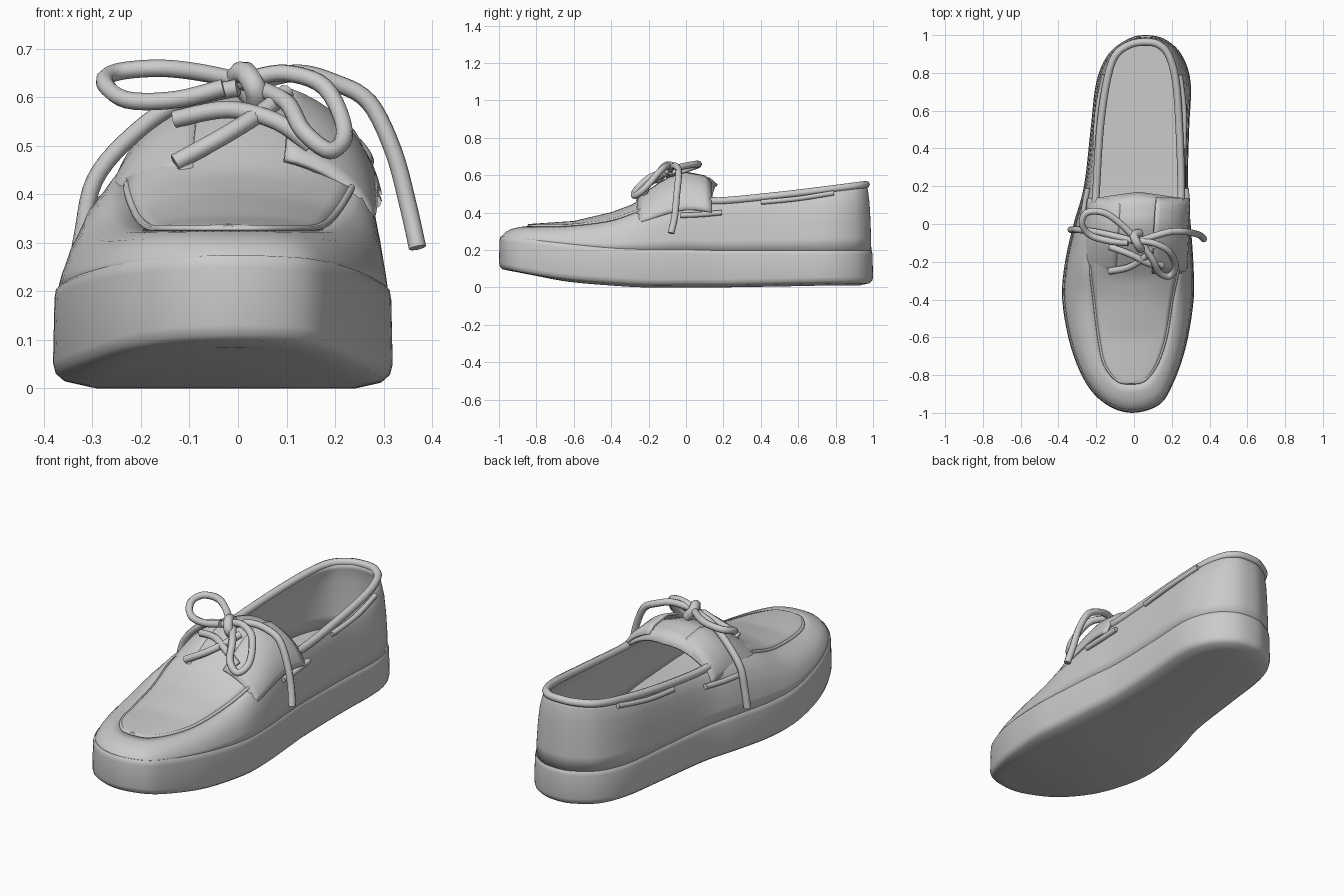
import bpy, math
from mathutils import Vector

cube = bpy.data.objects.get("Cube")
if cube:
    bpy.data.objects.remove(cube)

grey = bpy.data.materials.new("plain grey")
grey.use_nodes = True
COLOUR = (0.6, 0.6, 0.6, 1)
grey.diffuse_color = COLOUR
grey.node_tree.nodes["Principled BSDF"].inputs["Base Color"].default_value = COLOUR


def smooth_path(points, steps, closed=False):
    """Catmull-Rom samples through points of any dimension."""
    n, out = len(points), []
    pick = (lambda i: points[i % n]) if closed else (lambda i: points[max(0, min(n - 1, i))])
    for i in range(n if closed else n - 1):
        quad = [pick(i + k) for k in (-1, 0, 1, 2)]
        for s in range(steps):
            t = s / steps
            out.append([b + t * (c - a) / 2 + t * t * (a - 2.5 * b + 2 * c - d / 2)
                        + t ** 3 * (1.5 * (b - c) + (d - a) / 2) for a, b, c, d in zip(*quad)])
    return out if closed else out + [list(points[-1])]


def make_mesh(name, verts, faces, thickness=0, offset=-1):
    mesh = bpy.data.meshes.new(name)
    mesh.from_pydata([tuple(v) for v in verts], [], faces)
    mesh.materials.append(grey)
    obj = bpy.data.objects.new(name, mesh)
    bpy.context.collection.objects.link(obj)
    bpy.ops.object.select_all(action="DESELECT")
    obj.select_set(True)
    bpy.context.view_layer.objects.active = obj
    bpy.ops.object.mode_set(mode="EDIT")
    bpy.ops.mesh.select_all(action="SELECT")
    if not thickness:
        bpy.ops.mesh.normals_make_consistent(inside=False)
    bpy.ops.object.mode_set(mode="OBJECT")
    bpy.ops.object.shade_smooth_by_angle(angle=math.radians(42))
    if thickness:
        shell = obj.modifiers.new("thickness", "SOLIDIFY")
        shell.thickness, shell.offset = thickness, offset


def loft(name, rows, closed=False, caps=False, thickness=0, offset=-1):
    n = len(rows[0])
    faces = [(r * n + i, r * n + (i + 1) % n, (r + 1) * n + (i + 1) % n, (r + 1) * n + i)
             for r in range(len(rows) - 1) for i in range(n if closed else n - 1)]
    if caps:
        # Strips straight across, joining mirrored points of the ring
        for start in (0, (len(rows) - 1) * n):
            for i in range(n // 2):
                strip = [i, i + 1, n - i - 1, (n - i) % n]
                faces.append([start + k for k in dict.fromkeys(strip)])
    make_mesh(name, [v for row in rows for v in row], faces, thickness, offset)


def tube(name, points, radius, steps=5):
    path = smooth_path(points, steps)
    curve = bpy.data.curves.new(name, "CURVE")
    curve.dimensions = "3D"
    curve.bevel_depth, curve.bevel_resolution, curve.use_fill_caps = radius, 2, True
    spline = curve.splines.new("POLY")
    spline.points.add(len(path) - 1)
    for p, co in zip(spline.points, path):
        p.co = (*co, 1)
    spline.use_smooth = True
    curve.materials.append(grey)
    bpy.context.collection.objects.link(bpy.data.objects.new(name, curve))


# Stations toe to heel: outline y, right x, left x, sole bottom, sole top; top edge y, right x, left x, z
STATIONS = [
    (-1.0, -.01, -.01, .085, .275, -.84, -.02, -.02, .328),
    (-.96, -.14, .13, .08, .27, -.825, -.09, .055, .328),
    (-.85, -.25, .205, .06, .257, -.74, -.155, .12, .328),
    (-.65, -.335, .275, .03, .235, -.6, -.185, .168, .332),
    (-.4, -.38, .316, .01, .212, -.4, -.21, .2, .36),
    (-.2, -.365, .314, 0, .205, -.22, -.228, .235, .42),
    (0, -.32, .30, 0, .205, 0, -.21, .24, .47),
    (.2, -.265, .285, 0, .2, .18, -.2, .25, .462),
    (.5, -.23, .292, .005, .2, .5, -.18, .24, .492),
    (.75, -.2, .3, .01, .2, .75, -.145, .222, .522),
    (.9, -.135, .25, .01, .2, .89, -.1, .185, .54),
    (.98, -.03, .16, .01, .2, .95, -.02, .13, .548),
    (1.0, .06, .06, .01, .2, .963, .06, .06, .55)]
left = [(xl, y, zb, zw, xi, yi, zi) for y, _, xl, zb, zw, yi, _, xi, zi in STATIONS]
right = [(xr, y, zb, zw, xi, yi, zi) for y, xr, _, zb, zw, yi, xi, _, zi in STATIONS]
STEPS = 5
ring = smooth_path(left + right[-2:0:-1], STEPS, closed=True)
count = len(ring)


def level(inset, height):
    """Sole outline moved inward, at a height given by bottom and top."""
    row = []
    for x, y, zb, zw, xi, yi, zi in ring:
        d = Vector((xi - x, yi - y)).normalized() * inset
        row.append((x + d.x, y + d.y, max(0, height(zb, zw))))
    return row


# Sole with a softly rounded lower edge and a shallow welt step
loft("sole", [level(.075, lambda b, t: b), level(.02, lambda b, t: b + .012),
              level(.005, lambda b, t: b + .025), level(0, lambda b, t: b + .045),
              level(.003, lambda b, t: t - .025), level(.006, lambda b, t: t - .006),
              level(.012, lambda b, t: t)], closed=True, caps=True)

# Side wall of the upper, from welt to top edge
base = level(.009, lambda b, t: t - .01)
wall = []
for h, v in ((0, 0), (.06, .22), (.17, .48), (.36, .74), (.66, .92), (1, 1)):
    wall.append([(b[0] + (p[4] - b[0]) * h, b[1] + (p[5] - b[1]) * h, b[2] + (p[6] - b[2]) * v)
                 for b, p in zip(base, ring)])
loft("upper_wall", wall, closed=True, thickness=.02, offset=-1)

# Crown height of the vamp along y
CROWN = [(-.84, .332), (-.6, .348), (-.4, .395), (-.28, .44), (-.2, .5),
         (-.1, .57), (0, .6), (.1, .58), (.2, .48)]


def crown(y):
    for (y0, z0), (y1, z1) in zip(CROWN, CROWN[1:]):
        if y <= y1:
            return z0 + (z1 - z0) * max(0, (y - y0) / (y1 - y0))
    return CROWN[-1][1]


# Apron and tongue arch between the two top edges
throat = 7 * STEPS - 1
edge = [p[4:] for p in ring]
apron, flaps = [], {1: [], -1: []}
for i in range(1, throat + 1):
    a, b = Vector(edge[-i]), Vector(edge[i])
    row = []
    for k in range(17):
        u = k / 16
        p = a.lerp(b, u)
        p.z += (crown(p.y) - p.z) * (1 - abs(2 * u - 1) ** 2.3)
        p.y += .03 * (1 - abs(2 * u - 1)) * (i / throat) ** 6
        row.append(p)
    apron.append(row)
    # Lace flaps lie over the sides of the arch
    if -.27 < a.y < .2:
        mid, low = (a + b) / 2, a.z - .1
        wide, rise = (b.x - a.x) * .6, crown(a.y) + .015 - low
        for side in flaps:
            flaps[side].append([(mid.x + side * wide * math.cos(t), a.y,
                                 low + (rise + .012 * side) * math.sin(t))
                                for t in [math.radians(10 + 6 * k) for k in range(11)]])
loft("apron", apron, thickness=.014, offset=0)
for side, name in ((1, "left_lace_flap"), (-1, "right_lace_flap")):
    loft(name, flaps[side], thickness=.014, offset=0)

# Rolled seam round the apron and padded collar round the opening
front = 5 * STEPS
tube("apron_seam", [edge[i % count] for i in range(-front, front + 1)], .009, 1)
tube("collar", edge[throat - 2:count - throat + 3], .02, 1)

# Side laces threaded through the quarters
tube("left_side_lace", [(.264, .4, .455), (.266, .6, .475), (.244, .79, .505)], .013)
tube("right_side_lace", [(-.206, .4, .455), (-.194, .6, .475), (-.157, .79, .505)], .013)
tube("left_eyelet_lace", [(.282, -.03, .385), (.282, .08, .39), (.277, .19, .4)], .014)
tube("right_eyelet_lace", [(-.28, -.03, .385), (-.265, .08, .39), (-.245, .19, .4)], .014)

# Bow: two loops, two ends, crossing laces and a knot
LACE = .018
tube("right_bow_loop", [(.02, -.09, .63), (-.07, 0, .65), (-.16, .06, .66), (-.25, .06, .652),
                        (-.275, 0, .63), (-.23, -.06, .595), (-.13, -.09, .595),
                        (-.03, -.1, .62)], LACE)
tube("left_bow_loop", [(.04, -.1, .62), (.1, -.19, .59), (.135, -.26, .53), (.19, -.275, .49),
                       (.22, -.22, .53), (.18, -.14, .62), (.1, -.1, .65), (.03, -.09, .64)], LACE)
tube("left_lace_end", [(.03, -.09, .63), (.12, -.06, .65), (.2, -.04, .63), (.27, -.04, .59),
                       (.32, -.05, .49), (.35, -.06, .38), (.37, -.08, .29)], LACE)
tube("right_lace_end", [(0, -.09, .62), (-.12, -.06, .59), (-.22, -.04, .52), (-.295, -.03, .43),
                        (-.32, -.03, .32), (-.335, -.03, .23)], LACE)
tube("lower_cross_lace", [(-.13, -.25, .465), (-.03, -.23, .52), (.05, -.18, .57),
                          (.1, -.12, .61)], LACE)
tube("upper_cross_lace", [(-.13, -.12, .555), (-.02, -.16, .575), (.08, -.21, .55),
                          (.15, -.22, .5)], LACE)
tube("knot", [(.03, -.05, .6), (.0, -.06, .64), (.015, -.1, .65), (.035, -.13, .62),
              (.04, -.11, .59)], .024)
